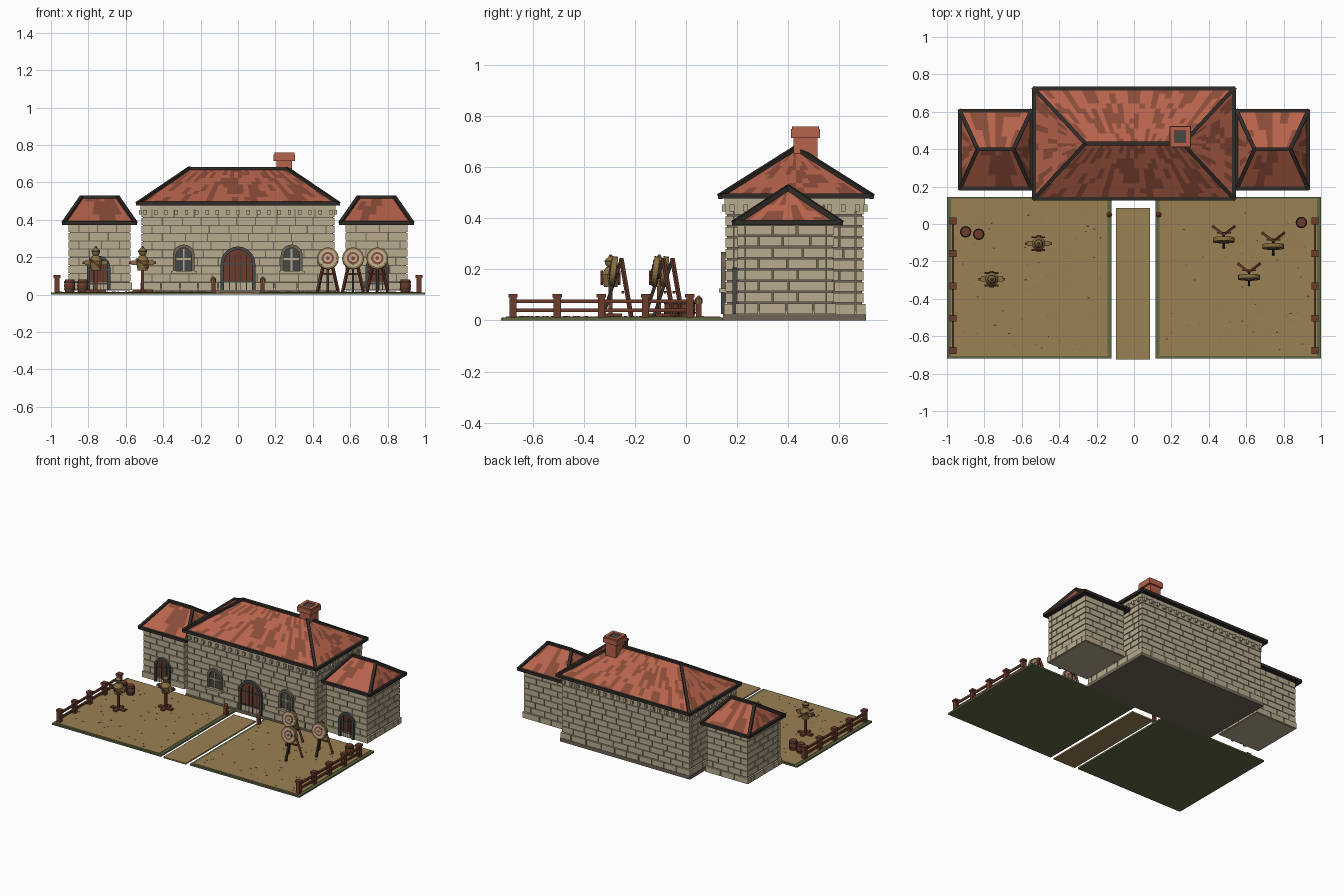
import bpy, bmesh, math, random
from mathutils import Vector, Matrix

random.seed(4)
if "Cube" in bpy.data.objects:
    bpy.data.objects.remove(bpy.data.objects["Cube"])


def material(name, r, g, b):
    m = bpy.data.materials.new(name)
    m.use_nodes = True
    m.diffuse_color = (r, g, b, 1)
    m.node_tree.nodes["Principled BSDF"].inputs["Base Color"].default_value = (r, g, b, 1)
    return m


STONE = material("pale stone", .48, .41, .28)
MORTAR = material("dark mortar", .16, .13, .09)
TILE = material("red tile", .47, .125, .07)
TILE_DARK = material("dark red tile", .25, .07, .04)
TRIM = material("charred timber", .03, .024, .02)
WOOD = material("brown wood", .15, .046, .025)
SAND = material("sand", .33, .22, .09)
GRASS = material("grass", .115, .14, .055)
STRAW = material("straw", .25, .16, .055)
IRON = material("iron grey", .062, .065, .065)


class Part:
    """Collects shapes into one mesh object with a few materials."""

    def __init__(self, name, *mats):
        self.name, self.mats, self.bm = name, list(mats), bmesh.new()

    def paint(self, verts, mat):
        for f in {f for v in verts for f in v.link_faces}:
            f.material_index = self.mats.index(mat)

    def box(self, x0, x1, y0, y1, z0, z1, mat):
        c = Vector((x0 + x1, y0 + y1, z0 + z1)) / 2
        m = Matrix.Translation(c) @ Matrix.Diagonal((x1 - x0, y1 - y0, z1 - z0, 1))
        self.paint(bmesh.ops.create_cube(self.bm, size=1, matrix=m)["verts"], mat)

    def block(self, c, s, mat):
        self.box(*[c[i] + k * s[i] / 2 for i in range(3) for k in (-1, 1)], mat)

    def beam(self, a, b, w, mat):
        a, b = Vector(a), Vector(b)
        turn = (b - a).to_track_quat('Z', 'Y').to_matrix().to_4x4()
        m = Matrix.Translation((a + b) / 2) @ turn @ Matrix.Diagonal((w, w, (b - a).length + w / 2, 1))
        self.paint(bmesh.ops.create_cube(self.bm, size=1, matrix=m)["verts"], mat)

    def drum(self, c, r1, r2, h, mat, rot=None, n=16):
        m = Matrix.Translation(c) @ (rot or Matrix())
        self.paint(bmesh.ops.create_cone(self.bm, cap_ends=True, segments=n, radius1=r1,
                                         radius2=r2, depth=h, matrix=m)["verts"], mat)

    def ball(self, c, r, mat):
        self.paint(bmesh.ops.create_uvsphere(self.bm, u_segments=12, v_segments=8, radius=r,
                                             matrix=Matrix.Translation(c))["verts"], mat)

    def extrude(self, faces, depth, mat):
        for f in faces:
            f.material_index = self.mats.index(mat)
        new = bmesh.ops.extrude_face_region(self.bm, geom=faces, use_keep_orig=True)["geom"]
        moved = [g for g in new if isinstance(g, bmesh.types.BMVert)]
        bmesh.ops.translate(self.bm, verts=moved, vec=(0, -depth, 0))
        self.paint(moved, mat)

    def done(self, fix=True):
        if fix:
            bmesh.ops.recalc_face_normals(self.bm, faces=self.bm.faces)
        me = bpy.data.meshes.new(self.name)
        self.bm.to_mesh(me)
        self.bm.free()
        for m in self.mats:
            me.materials.append(m)
        ob = bpy.data.objects.new(self.name, me)
        bpy.context.collection.objects.link(ob)
        return ob


def courses(a, b, length, shift):
    """Cuts a run into staggered blocks."""
    cuts, t = [a], a + length * (.5 if shift else 1)
    while t < b - length * .3:
        cuts.append(t)
        t += length * random.uniform(.85, 1.15)
    cuts.append(b)
    return zip(cuts, cuts[1:])


def walls(name, x0, x1, y0, y1, z0, z1, rows):
    p, d, g = Part(name, STONE, MORTAR), .006, .003
    p.box(x0 + d, x1 - d, y0 + d, y1 - d, z0, z1, MORTAR)
    h = (z1 - z0) / rows
    for r in range(rows):
        lo, hi = z0 + r * h + (g if r else 0), z0 + (r + 1) * h - g
        e = .007 if r == 0 else 0
        for a, b in courses(x0 - e, x1 + e, .11, r % 2):
            p.box(a + g * (a > x0), b - g * (b < x1), y0 - e, y0 + .03, lo, hi, STONE)
            p.box(a + g * (a > x0), b - g * (b < x1), y1 - .03, y1 + e, lo, hi, STONE)
        for a, b in courses(y0 + .03, y1 - .03, .11, r % 2 == 0):
            p.box(x0 - e, x0 + .03, a + g, b - g, lo, hi, STONE)
            p.box(x1 - .03, x1 + e, a + g, b - g, lo, hi, STONE)
    p.box(x0 + .002, x1 - .002, y0 + .002, y1 - .002, z0 - .003, z0 + .01, STONE)
    p.done()


def roof(name, x0, x1, y0, y1, eave, ridge, rx0, rx1, ry, rows, width):
    a, b, c, d = [Vector((x, y, eave)) for x, y in ((x0, y0), (x1, y0), (x1, y1), (x0, y1))]
    l, r = Vector((rx0, ry, ridge)), Vector((rx1, ry, ridge))
    p = Part(name + "_tiles", TILE, TILE_DARK)
    for q in ((a, b, r, l), (b, c, r, r), (c, d, l, r), (d, a, l, l)):
        cols = round((q[1] - q[0]).length / width)

        def at(i, j):
            u, v = i / cols, j / rows
            return q[0].lerp(q[1], u).lerp(q[3].lerp(q[2], u), v)
        for i in range(cols):
            run, dark = 0, False
            for j in range(rows):
                if run == 0:
                    run, dark = random.randint(1, 3), random.random() < .4
                run -= 1
                f = p.bm.faces.new([p.bm.verts.new(at(i + s, j + t))
                                    for s, t in ((0, 0), (1, 0), (1, 1), (0, 1))])
                f.material_index = int(dark)
    bmesh.ops.remove_doubles(p.bm, verts=p.bm.verts, dist=1e-5)
    p.done(fix=False)
    # timber edges and soffit
    t = Part(name + "_timbers", TRIM)
    for s, e in ((a, b), (b, c), (c, d), (d, a), (a, l), (d, l), (b, r), (c, r), (l, r)):
        t.beam(s, e, .02, TRIM)
    t.box(x0, x1, y0, y1, eave - .008, eave - .002, TRIM)
    t.done()


def outline(x, z0, w, h, n=10):
    """Round-topped opening, from bottom left over the arch to bottom right."""
    r = w / 2
    pts = [(x - r, z0)]
    pts += [(x - r * math.cos(math.pi * i / n), z0 + h - r + r * math.sin(math.pi * i / n))
            for i in range(n + 1)]
    return pts + [(x + r, z0)]


def opening(name, x, y, z0, w, h, fill, frame):
    p = Part(name, fill, frame, IRON, STONE, TRIM)
    new = lambda pts: [p.bm.verts.new((px, y, pz)) for px, pz in pts]
    inner = outline(x, z0, w, h)
    p.extrude([p.bm.faces.new(new(inner))], .006, fill)
    o, i = new(outline(x, z0, w + .035, h + .0175)), new(inner)
    p.extrude([p.bm.faces.new((o[k], o[k + 1], i[k + 1], i[k])) for k in range(len(o) - 1)], .018, frame)
    return p


# Main hall with plinth, cornice and corbels
walls("main_walls", -.515, .515, .155, .695, .025, .455, 10)
p = Part("main_plinth_and_cornice", MORTAR, STONE)
p.box(-.525, .525, .145, .705, 0, .025, MORTAR)
p.box(-.52, .52, .15, .70, .452, .48, STONE)
for k in range(19):
    for y in (.15, .70):
        p.block((-.495 + k * .055, y, .44), (.018, .02, .026), STONE)
for k in range(10):
    for x in (-.52, .52):
        p.block((x, .18 + k * .0545, .44), (.02, .018, .026), STONE)
p.done()
roof("main_roof", -.535, .535, .135, .725, .487, .673, -.26, .26, .43, 11, .036)

# Chimney with a dark flue
p = Part("chimney", TILE, IRON)
p.box(.205, .29, .42, .515, .56, .73, TILE)
p.box(.19, .305, .41, .525, .715, .75, TILE)
for s in (-1, 1):
    p.block((.2475 + s * .0425, .4675, .753), (.022, .105, .012), TILE)
    p.block((.2475, .4675 + s * .0425, .753), (.105, .022, .012), TILE)
p.box(.218, .277, .438, .497, .748, .752, IRON)
p.done()

# Side wings, each with a door
for side, s in (("left", 1), ("right", -1)):
    x0, x1 = sorted((s * .575, s * .905))
    walls(side + "_wing_walls", x0, x1, .2, .58, .025, .375, 8)
    roof(side + "_wing_roof", x0 - .025, x1 + .025, .19, .605, .383, .52,
         x0 + .07, x1 - .07, .4, 6, .045)

# Doors with planks and iron straps
for name, x, y, z, w, h in (("main_door", 0, .155, .025, .15, .215),
                            ("left_wing_door", .745, .2, .025, .09, .165),
                            ("right_wing_door", -.745, .2, .025, .09, .165)):
    p = opening(name, x, y, z, w, h, WOOD, IRON)
    for k in range(1, 5):
        p.block((x - w / 2 + k * w / 5, y - .007, z + h * .44), (.004, .004, h * .88), TRIM)
    for t in (.2, .65):
        p.block((x, y - .008, z + h * t), (w, .004, .008), IRON)
    p.done()

# Arched windows with mullions and sill
for side, x in (("left", .287), ("right", -.29)):
    p = opening(side + "_window", x, .155, .125, .082, .125, IRON, MORTAR)
    p.block((x, .147, .185), (.01, .012, .115), STONE)
    p.block((x, .147, .19), (.08, .012, .01), STONE)
    p.block((x, .147, .118), (.135, .035, .016), STONE)
    p.done()

# Training yards and centre path
for side, x0, x1 in (("left", .115, 1), ("right", -1, -.12)):
    p = Part(side + "_yard", GRASS, SAND, STRAW, WOOD)
    p.box(x0, x1, -.72, .145, 0, .012, GRASS)
    p.box(x0 + .022, x1 - .022, -.705, .135, .01, .015, SAND)
    for k in range(60):
        c = (random.uniform(x0 + .04, x1 - .04), random.uniform(-.68, .11), .015)
        p.block(c, (random.uniform(.006, .014), .006, .003), STRAW if k % 3 else WOOD)
    p.done()
p = Part("path", SAND)
p.box(-.095, .085, -.725, .085, 0, .01, SAND)
p.done()

# Outer fences and short posts beside the door
for side, s in (("left", 1), ("right", -1)):
    p = Part(side + "_fence", WOOD)
    for k in range(5):
        y = .015 - k * .173
        p.block((s * .968, y, .055), (.028, .028, .085), WOOD)
        p.block((s * .968, y, .097), (.037, .037, .014), WOOD)
    for z in (.04, .075):
        p.block((s * .968, -.331, z), (.012, .69, .014), WOOD)
    p.done()
    p = Part(side + "_gate_post", WOOD, STRAW)
    p.block((s * .132, .05, .04), (.022, .022, .06), WOOD)
    p.drum((s * .132, .05, .075), .014, .014, .018, STRAW, n=8)
    p.drum((s * .132, .05, .09), .016, .003, .014, WOOD, n=8)
    p.done()

# Barrels with hoops
for k, (x, y) in enumerate(((-.9, -.042), (-.83, -.055), (.895, .008))):
    p = Part(f"barrel_{k + 1}", WOOD, TRIM)
    p.drum((x, y, .031), .025, .03, .034, WOOD)
    p.drum((x, y, .065), .03, .025, .034, WOOD)
    for z in (.03, .066):
        p.drum((x, y, z), .0305, .0305, .006, TRIM)
    p.done()

# Straw practice dummies on poles
for k, (x, y) in enumerate(((-.51, -.105), (-.76, -.295))):
    p = Part(f"practice_dummy_{k + 1}", WOOD, STRAW, TRIM)
    p.block((x, y, .02), (.11, .025, .014), WOOD)
    p.block((x, y, .02), (.025, .09, .014), WOOD)
    p.block((x, y, .09), (.016, .016, .15), WOOD)
    p.drum((x, y, .155), .026, .036, .05, STRAW, n=12)
    p.drum((x, y, .195), .036, .016, .03, STRAW, n=12)
    p.beam((x - .068, y, .17), (x + .068, y, .17), .014, WOOD)
    for s in (-1, 1):
        p.beam((x + s * .025, y, .17), (x + s * .052, y, .17), .026, STRAW)
        p.beam((x - .034, y + s * .034, .19), (x + .03, y + s * .034, .145), .01, WOOD)
    p.ball((x, y, .228), .022, STRAW)
    p.drum((x, y, .232), .0235, .0235, .006, TRIM)
    p.drum((x, y, .252), .012, .003, .014, STRAW, n=8)
    bpy.context.view_layer.objects.active = p.done()

# Archery targets: ringed discs on tripods
face = Matrix.Rotation(math.radians(82), 4, 'X')
for k, (x, y) in enumerate(((.48, -.065), (.615, -.265), (.745, -.1))):
    p = Part(f"archery_target_{k + 1}", WOOD, STRAW, STONE, TILE_DARK, TRIM)
    apex = Vector((x, y, .24))
    for dx, dy in ((-.055, .05), (.055, .05), (0, -.06)):
        p.beam(apex + Vector((dx * .1, .012, 0)), (x + dx, y + dy, .018), .013, TRIM if dx == 0 else WOOD)
    p.beam((x - .035, y + .018, .11), (x + .035, y + .018, .11), .01, WOOD)
    centre = Vector((x, y - .02, .193))
    for i, (r, mat) in enumerate(((.058, STRAW), (.048, STONE), (.033, TILE_DARK),
                                  (.022, STONE), (.01, TILE_DARK))):
        p.drum(centre, r, r, .022 + i * .003, mat, face, 24)
    p.done()
